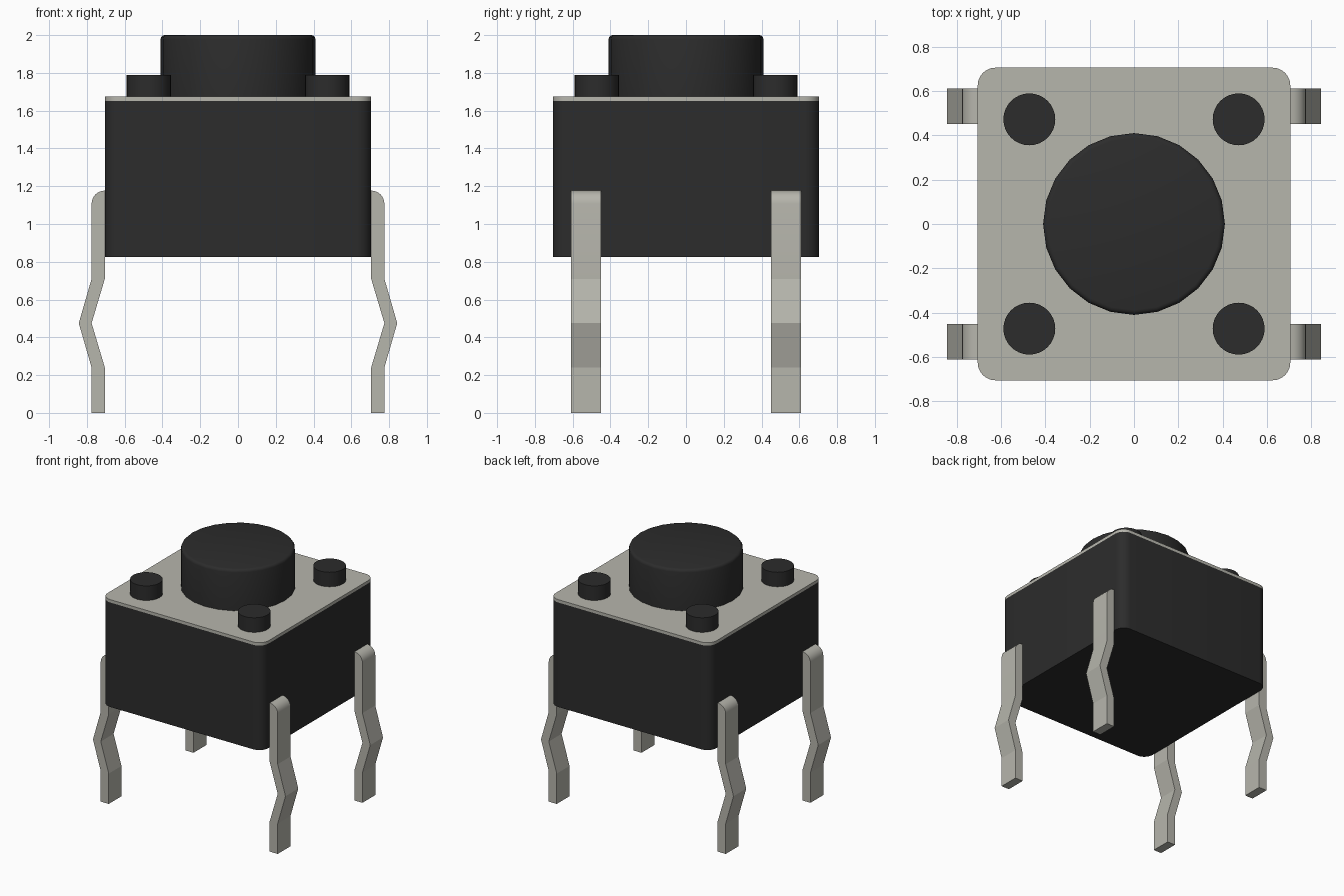
import bpy, bmesh, math

if "Cube" in bpy.data.objects:
    bpy.data.objects.remove(bpy.data.objects["Cube"])


def material(name, rgb):
    m = bpy.data.materials.new(name)
    m.diffuse_color = (*rgb, 1)
    m.use_nodes = True
    m.node_tree.nodes["Principled BSDF"].inputs["Base Color"].default_value = m.diffuse_color
    return m


PLASTIC = material("black_plastic", (0.025, 0.025, 0.025))
METAL = material("tin_metal", (0.47, 0.465, 0.415))


def prism(name, profile, to_3d, lo, hi, mat):
    """Extrude a 2D outline between lo and hi; to_3d maps (u, v, depth) to xyz."""
    bm = bmesh.new()
    a = [bm.verts.new(to_3d(u, v, lo)) for u, v in profile]
    b = [bm.verts.new(to_3d(u, v, hi)) for u, v in profile]
    n = len(profile)
    bm.faces.new(a)
    bm.faces.new(b)
    for i in range(n):
        j = (i + 1) % n
        bm.faces.new((a[i], a[j], b[j], b[i]))
    bmesh.ops.recalc_face_normals(bm, faces=bm.faces)
    mesh = bpy.data.meshes.new(name)
    bm.to_mesh(mesh)
    bm.free()
    ob = bpy.data.objects.new(name, mesh)
    bpy.context.collection.objects.link(ob)
    mesh.materials.append(mat)
    return ob


def arc(cx, cy, r, start, end, steps):
    angles = [math.radians(start + (end - start) * i / steps) for i in range(steps + 1)]
    return [(cx + r * math.cos(t), cy + r * math.sin(t)) for t in angles]


def smooth(ob, angle=35):
    bpy.ops.object.select_all(action='DESELECT')
    ob.select_set(True)
    bpy.context.view_layer.objects.active = ob
    bpy.ops.object.shade_smooth_by_angle(angle=math.radians(angle))


def mirror(ob, y=True):
    m = ob.modifiers.new("mirror", 'MIRROR')
    m.use_axis = (True, y, False)
    m.use_mirror_merge = False


def upright(u, v, d):
    return (u, v, d)


def sideways(u, v, d):
    return (u, d, v)


# Housing and metal cover plate share one rounded square outline
H, R = 0.705, 0.08
c = H - R
square = (arc(c, c, R, 0, 90, 6) + arc(-c, c, R, 90, 180, 6)
          + arc(-c, -c, R, 180, 270, 6) + arc(c, -c, R, 270, 360, 6))
smooth(prism("housing", square, upright, 0.825, 1.652, PLASTIC))
smooth(prism("cover_plate", square, upright, 1.652, 1.675, METAL))

# Push button with softened top rim
circle = arc(0, 0, 0.41, 0, 360, 24)[:-1]
button = prism("push_button", circle, upright, 1.66, 2.0, PLASTIC)
bm = bmesh.new()
bm.from_mesh(button.data)
rim = [e for e in bm.edges if all(v.co.z > 1.99 for v in e.verts)]
bmesh.ops.bevel(bm, geom=rim, offset=0.022, segments=3, profile=0.5, affect='EDGES')
bm.to_mesh(button.data)
bm.free()
smooth(button)

# Four corner rivets
rivet = prism("corner_rivets", arc(0.472, 0.472, 0.117, 0, 360, 32)[:-1],
              upright, 1.66, 1.79, PLASTIC)
mirror(rivet)
smooth(rivet)

# Four kinked pins with a rounded shoulder
pin = [(0.705, 0), (0.775, 0), (0.775, 0.24), (0.843, 0.475), (0.775, 0.71)]
pin += arc(0.705, 1.107, 0.07, 0, 90, 6)
pin += [(0.705, 0.71), (0.775, 0.475), (0.705, 0.24)]
pins = prism("pins", pin, sideways, 0.45, 0.61, METAL)
mirror(pins)
smooth(pins, 16)
